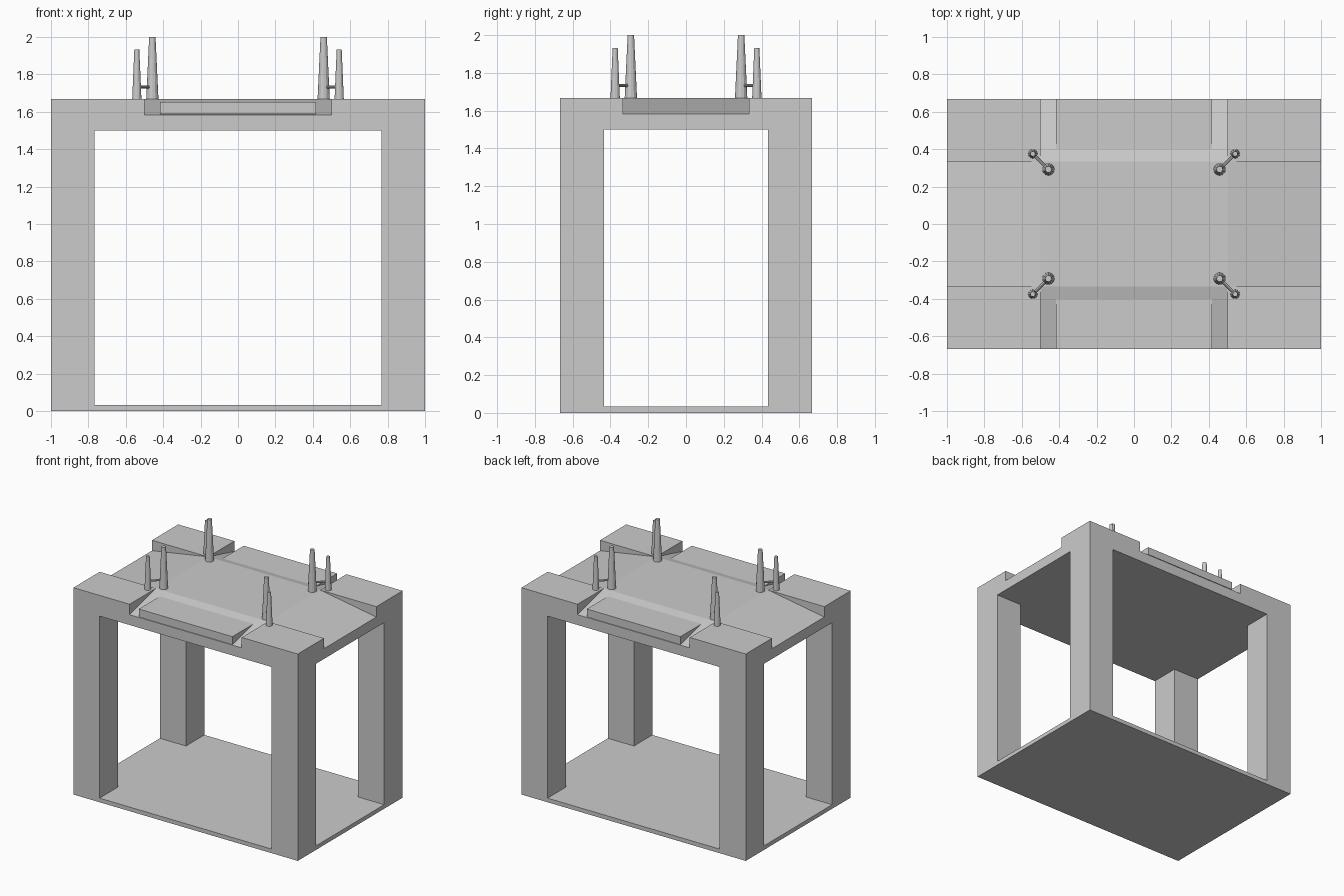
import bpy, bmesh, math
from mathutils import Vector, Matrix

if "Cube" in bpy.data.objects:
    bpy.data.objects.remove(bpy.data.objects["Cube"])

W, D, H = 1.0, 0.667, 1.667      # half width, half depth, deck height
CX, CY = 0.5, 0.333              # half size of the flat centre of the deck


def finish(name, bm):
    bmesh.ops.recalc_face_normals(bm, faces=bm.faces[:])
    me = bpy.data.meshes.new(name)
    bm.to_mesh(me)
    bm.free()
    ob = bpy.data.objects.new(name, me)
    bpy.context.collection.objects.link(ob)
    return ob


def box(name, lo, hi):
    lo, hi = Vector(lo), Vector(hi)
    bm = bmesh.new()
    bmesh.ops.create_cube(bm, size=1)
    bmesh.ops.scale(bm, vec=hi - lo, verts=bm.verts)
    bmesh.ops.translate(bm, vec=(lo + hi) / 2, verts=bm.verts)
    return finish(name, bm)


def prism(name, profile, half, angle):
    """Extrude an (outward, z) profile sideways, then turn it about z."""
    bm = bmesh.new()
    f = bm.faces.new([bm.verts.new((r, -half, z)) for r, z in profile])
    ext = bmesh.ops.extrude_face_region(bm, geom=[f])["geom"]
    bmesh.ops.translate(bm, vec=(0, 2 * half, 0),
                        verts=[v for v in ext if isinstance(v, bmesh.types.BMVert)])
    bmesh.ops.rotate(bm, matrix=Matrix.Rotation(angle, 3, 'Z'), verts=bm.verts)
    return finish(name, bm)


def rod(name, a, b, r1, r2, sides):
    a, b = Vector(a), Vector(b)
    bm = bmesh.new()
    bmesh.ops.create_cone(bm, cap_ends=True, segments=sides, radius1=r1,
                          radius2=r2, depth=(b - a).length)
    rot = (b - a).to_track_quat('Z', 'Y').to_matrix().to_4x4()
    bm.transform(Matrix.Translation((a + b) / 2) @ rot)
    return finish(name, bm)


# floor plate and deck slab
box("base_plate", (-W, -D, 0), (W, D, 0.033))
deck = box("deck", (-W, -D, 1.5), (W, D, H))

# four ramps cut down from the flat centre to the deck edges
for i in range(4):
    start, end, half = (CX, W, CY) if i % 2 == 0 else (CY, D, CX)
    k = (H - 1.583) / (end - start)
    profile = [(start - 0.1, H + 0.1 * k), (end + 0.1, 1.583 - 0.1 * k),
               (end + 0.1, 1.9), (start - 0.1, 1.9)]
    cutter = prism("ramp_cutter", profile, half, i * math.pi / 2)
    cutter.hide_render = True
    mod = deck.modifiers.new("ramp", 'BOOLEAN')
    mod.operation, mod.solver, mod.object = 'DIFFERENCE', 'EXACT', cutter
    bpy.context.view_layer.objects.active = deck
    bpy.ops.object.modifier_apply(modifier=mod.name)
    bpy.data.objects.remove(cutter)

# level steps on the front and back ramps
for name, ang in (("back_step", math.pi / 2), ("front_step", -math.pi / 2)):
    prism(name, [(0.4, 1.651), (D, 1.587), (D, 1.651)], 0.417, ang)

# corner legs, and a pair of linked spires at each corner of the centre
for sx in (-1, 1):
    for sy in (-1, 1):
        tag = ("front" if sy < 0 else "back") + ("_left" if sx < 0 else "_right")
        xs, ys = sorted((sx * 0.767, sx * W)), sorted((sy * 0.433, sy * D))
        box(tag + "_leg", (xs[0], ys[0], 0.033), (xs[1], ys[1], 1.5))
        bx, by, px, py = sx * 0.458, sy * 0.292, sx * 0.541, sy * 0.375
        rod(tag + "_tall_spire", (bx, by, 1.66), (bx, by, 2.0), 0.033, 0.017, 12)
        rod(tag + "_short_spire", (px, py, 1.66), (px, py, 1.933), 0.025, 0.0135, 12)
        rod(tag + "_link", (bx, by, 1.733), (px, py, 1.733), 0.008, 0.008, 8)
